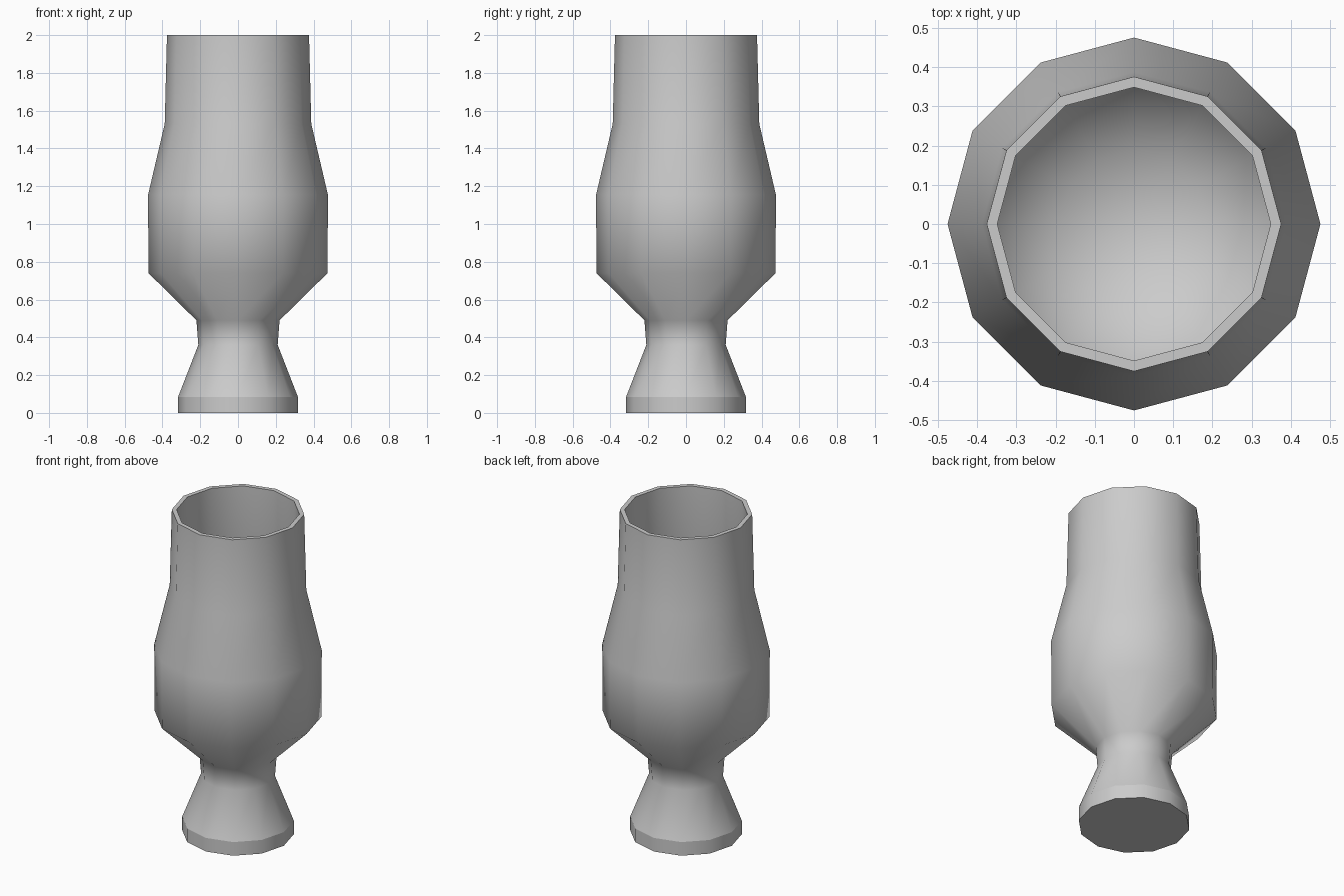
import bpy
import bmesh
import math

SIDES = 12

cube = bpy.data.objects.get("Cube")
if cube:
    bpy.data.objects.remove(cube, do_unlink=True)

# Plain grey material
grey = bpy.data.materials.new("plain_grey")
grey.use_nodes = True
colour = (0.6, 0.6, 0.6, 1)
grey.diffuse_color = colour
grey.node_tree.nodes["Principled BSDF"].inputs["Base Color"].default_value = colour

# Half section of the glass: foot, neck, bowl, rim, then down the inside wall
profile = [
    (0, 0), (0.317, 0), (0.317, 0.085), (0.21, 0.36), (0.22, 0.49),
    (0.474, 0.74), (0.476, 1.155), (0.388, 1.53), (0.376, 2),
    (0.349, 2), (0.36, 1.53), (0.447, 1.155), (0.445, 0.75),
    (0.19, 0.5), (0, 0.5),
]
# Rings with a crisp edge: underside, foot band and both rim edges
crisp_rings = [profile[i] for i in (1, 2, 8, 9)]

bm = bmesh.new()
verts = [bm.verts.new((r, 0, z)) for r, z in profile]
edges = [bm.edges.new(pair) for pair in zip(verts, verts[1:])]
bmesh.ops.spin(bm, geom=verts + edges, cent=(0, 0, 0), axis=(0, 0, 1),
               angle=math.tau, steps=SIDES, use_merge=False)
bmesh.ops.remove_doubles(bm, verts=bm.verts, dist=0.001)
bmesh.ops.recalc_face_normals(bm, faces=bm.faces)


def on_ring(vert, ring):
    r, z = ring
    return abs(vert.co.xy.length - r) < 0.002 and abs(vert.co.z - z) < 0.002


for face in bm.faces:
    face.smooth = True
for edge in bm.edges:
    if any(all(on_ring(v, ring) for v in edge.verts) for ring in crisp_rings):
        edge.smooth = False

mesh = bpy.data.meshes.new("tasting_glass")
bm.to_mesh(mesh)
bm.free()
mesh.materials.append(grey)
bpy.context.collection.objects.link(bpy.data.objects.new("tasting_glass", mesh))
